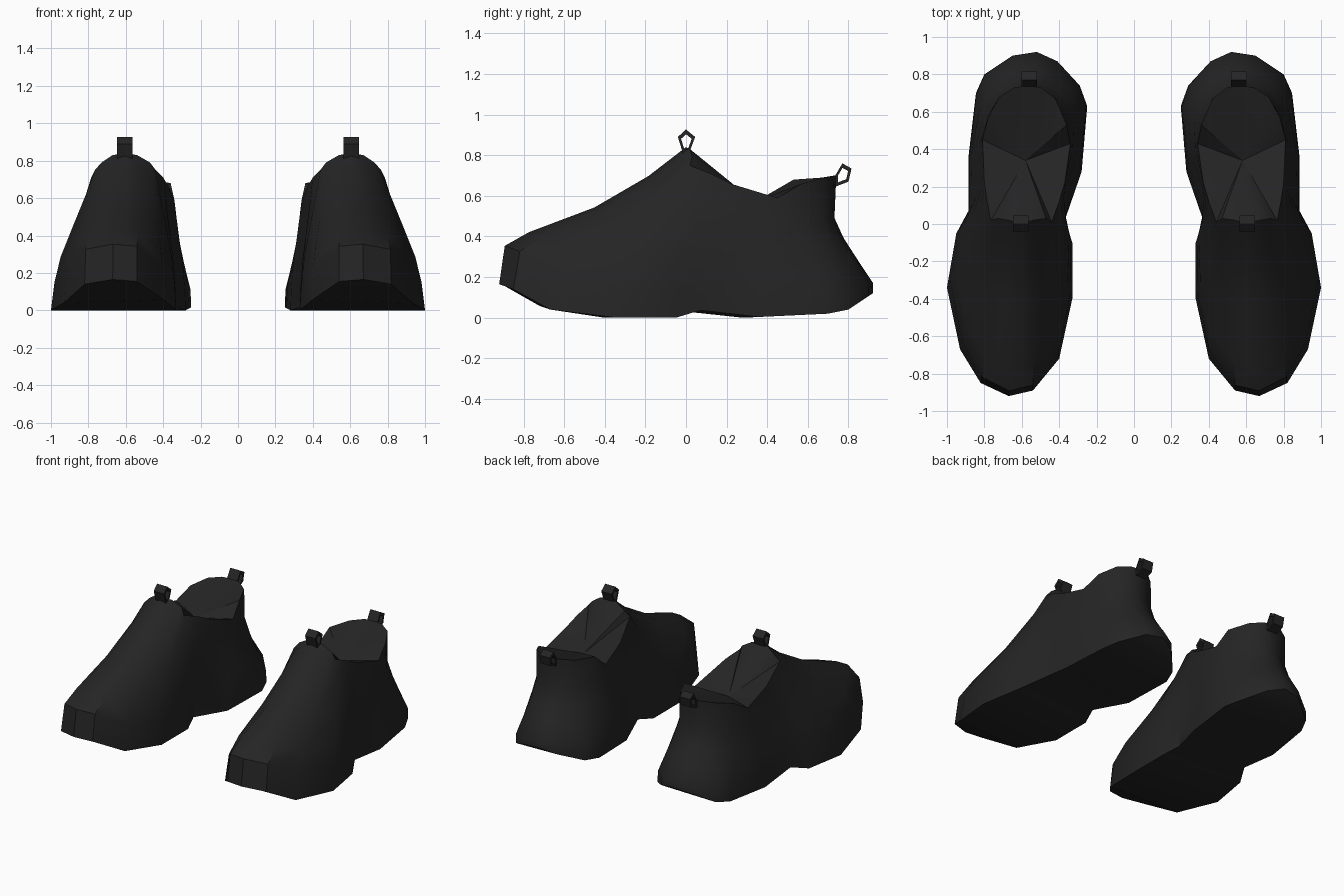
import bpy, bmesh, math
from mathutils import Vector

cube = bpy.data.objects.get("Cube")
if cube:
    bpy.data.objects.remove(cube, do_unlink=True)

black = bpy.data.materials.new("black_fabric")
black.use_nodes = True
COLOR = (0.018, 0.018, 0.019, 1)
black.diffuse_color = COLOR
bsdf = black.node_tree.nodes["Principled BSDF"]
bsdf.inputs["Base Color"].default_value = COLOR
bsdf.inputs["Roughness"].default_value = 0.8

# Footprint, toe to heel, along the outer and inner side
TOE, HEEL = (.67, -.92), (.52, .92)
OUTER = [(.82, -.85), (.93, -.67), (1, -.34), (.95, -.05), (.885, .07),
         (.885, .36), (.845, .7), (.8, .8), (.65, .9)]
INNER = [(.54, -.89), (.4, -.72), (.33, -.4), (.33, -.1), (.37, .02),
         (.28, .28), (.25, .63), (.29, .74), (.41, .87)]

# Ankle opening, tongue to heel, one point for each footprint point
RIM_FRONT, RIM_BACK = (.605, 0, .84), (.57, .74, .7)
RIM_OUTER = [(.67, .02, .83), (.73, .03, .79), (.765, .02, .75), (.785, .12, .71),
             (.8, .22, .66), (.81, .45, .59), (.78, .57, .66), (.72, .68, .69), (.64, .73, .7)]
RIM_INNER = [(.54, .02, .83), (.47, .03, .79), (.44, .01, .75), (.4, .12, .71),
             (.37, .22, .66), (.34, .43, .59), (.36, .53, .68), (.42, .67, .69), (.5, .73, .7)]
LINING_CENTRE = (.58, .34, .57)

# Height of the sole edge along the length
SOLE = [(-.92, .165), (-.85, .14), (-.7, .045), (-.4, 0), (-.05, 0),
        (.05, .04), (.28, 0), (.7, .02), (.8, .04), (.92, .12)]

# Wall profiles as (share of way to the rim, share of height)
FRONT_WALL = [(0, 0), (.03, .28), (.16, .38), (.51, .56), (.8, .79), (1, 1)]
SIDE_WALL = [(0, 0), (.08, .2), (.22, .38), (.5, .6), (.8, .83), (1, 1)]
BACK_WALL = [(0, 0), (0, .09), (.47, .31), (.8, .47), (1.05, .64), (1, 1)]


def clamp(v):
    return max(0, min(1, v))


def sole_height(y):
    for (y0, z0), (y1, z1) in zip(SOLE, SOLE[1:]):
        if y <= y1:
            return z0 + (z1 - z0) * clamp((y - y0) / (y1 - y0))
    return SOLE[-1][1]


def wall_point(base, rim, level):
    x, y = base
    front, back = clamp((-y - .5) / .4), clamp((y - .4) / .48)
    t, h = [f * front + b * back + s * (1 - front - back)
            for f, b, s in zip(FRONT_WALL[level], BACK_WALL[level], SIDE_WALL[level])]
    z = sole_height(y)
    return (x + (rim[0] - x) * t, y + (rim[1] - y) * t, z + (rim[2] - z) * h)


def finish(name, bm, side, smooth):
    for v in bm.verts:
        v.co.x *= side
    bmesh.ops.recalc_face_normals(bm, faces=bm.faces)
    mesh = bpy.data.meshes.new(name)
    bm.to_mesh(mesh)
    bm.free()
    mesh.materials.append(black)
    ob = bpy.data.objects.new(name, mesh)
    bpy.context.collection.objects.link(ob)
    if smooth:
        bpy.ops.object.select_all(action='DESELECT')
        ob.select_set(True)
        bpy.context.view_layer.objects.active = ob
        bpy.ops.object.shade_smooth_by_angle(angle=math.radians(35))


def shoe_body(name, side):
    bm = bmesh.new()
    base = [TOE] + OUTER + [HEEL] + INNER[::-1]
    rim = [RIM_FRONT] + RIM_OUTER + [RIM_BACK] + RIM_INNER[::-1]
    n = len(base)
    rings = [[bm.verts.new(wall_point(b, r, k)) for b, r in zip(base, rim)]
             for k in range(len(SIDE_WALL))]
    # Upper
    for low, high in zip(rings, rings[1:]):
        for i in range(n):
            j = (i + 1) % n
            bm.faces.new((low[i], low[j], high[j], high[i]))
    # Sole, in strips across the foot
    s = rings[0]
    for i in range(n // 2):
        bm.faces.new(dict.fromkeys((s[i], s[i + 1], s[n - i - 1], s[-i])))
    # Inner lining
    centre = bm.verts.new(LINING_CENTRE)
    top = rings[-1]
    for i in range(n):
        bm.faces.new((top[i], top[(i + 1) % n], centre))
    finish(name, bm, side, True)


def pull_tab(name, side, x, outline):
    # Folded ribbon loop
    bm = bmesh.new()
    pts = [Vector(p) for p in outline]
    mid = sum(pts, Vector((0, 0))) / len(pts)
    loops = []
    for half in (-.041, .041):
        for scale in (1, .62):
            loops.append([bm.verts.new((x + half, *(mid + (p - mid) * scale))) for p in pts])
    order = (0, 1, 3, 2)
    for a, b in zip(order, order[1:] + order[:1]):
        for i in range(len(pts)):
            j = (i + 1) % len(pts)
            bm.faces.new((loops[a][i], loops[a][j], loops[b][j], loops[b][i]))
    finish(name, bm, side, False)


for label, side in (("left", 1), ("right", -1)):
    shoe_body(label + "_shoe_body", side)
    pull_tab(label + "_front_pull_tab", side, .605,
             [(-.015, .81), (-.04, .89), (0, .927), (.045, .89), (.015, .81)])
    pull_tab(label + "_back_pull_tab", side, .56,
             [(.735, .645), (.735, .7), (.77, .76), (.815, .735), (.8, .67)])
